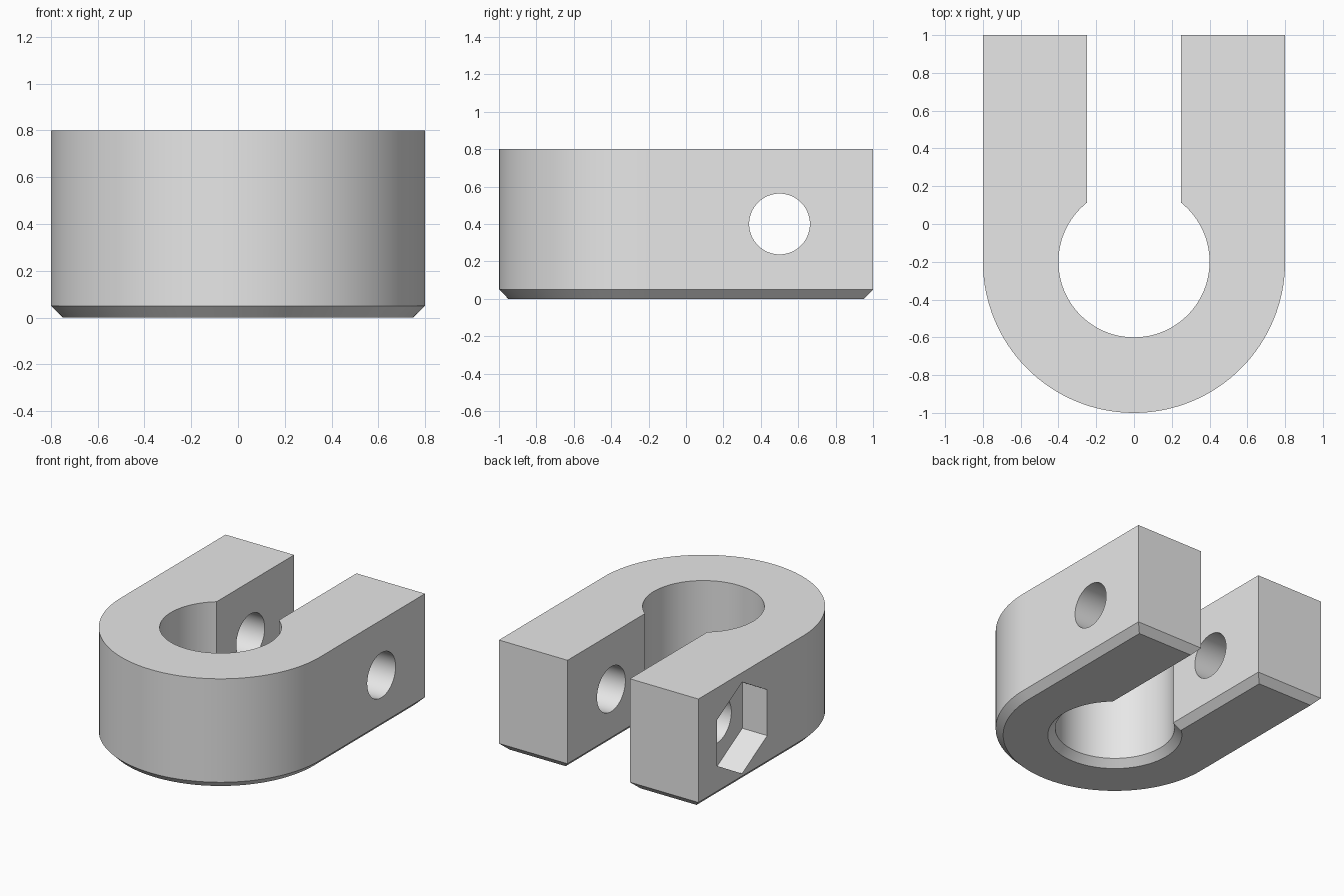
import bpy, bmesh
from math import pi, cos, sin, acos, radians

cube = bpy.data.objects.get("Cube")
if cube:
    bpy.data.objects.remove(cube, do_unlink=True)

HEIGHT, CHAMFER = 0.8, 0.05
CENTRE_Y, OUTER_R, BORE_R, SLOT = -0.2, 0.8, 0.4, 0.25
BOLT_Y, BOLT_Z, BOLT_R = 0.5, 0.4, 0.1625
NUT_R, NUT_DEPTH = 0.332, 0.2

grey = bpy.data.materials.new("plain grey")
grey.use_nodes = True
grey.diffuse_color = (0.8, 0.8, 0.8, 1)
grey.node_tree.nodes["Principled BSDF"].inputs["Base Color"].default_value = (0.8, 0.8, 0.8, 1)


def arc(radius, start, end, steps):
    """Points on an arc around the bore axis."""
    angles = [start + (end - start) * i / steps for i in range(steps + 1)]
    return [(radius * cos(a), CENTRE_Y + radius * sin(a)) for a in angles]


def outline(inset):
    """Plan of the clamp with every side moved inwards by the inset."""
    outer, bore, slot, back = OUTER_R - inset, BORE_R + inset, SLOT + inset, 1 - inset
    mouth = acos(slot / bore)
    return (arc(outer, pi, 2 * pi, 64)
            + [(outer, back), (slot, back)]
            + arc(bore, mouth, -pi - mouth, 96)
            + [(-slot, back), (-outer, back)])


def loft(name, rings):
    """Closed solid through rings that have equal point counts."""
    bm = bmesh.new()
    loops = [[bm.verts.new(p) for p in ring] for ring in rings]
    for low, high in zip(loops, loops[1:]):
        for i in range(len(low)):
            bm.faces.new((low[i - 1], low[i], high[i], high[i - 1]))
    bm.faces.new(loops[0])
    bm.faces.new(loops[-1])
    bmesh.ops.recalc_face_normals(bm, faces=bm.faces)
    mesh = bpy.data.meshes.new(name)
    bm.to_mesh(mesh)
    bm.free()
    mesh.materials.append(grey)
    obj = bpy.data.objects.new(name, mesh)
    bpy.context.collection.objects.link(obj)
    return obj


def cross_prism(name, sides, radius, x0, x1):
    """Prism along x on the bolt axis, with one corner pointing up."""
    angles = [2 * pi * i / sides for i in range(sides)]
    return loft(name, [[(x, BOLT_Y + radius * sin(a), BOLT_Z + radius * cos(a))
                        for a in angles] for x in (x0, x1)])


# U-shaped body with a chamfered underside
levels = ((0, CHAMFER), (CHAMFER, 0), (HEIGHT, 0))
body = loft("clamp_body", [[(x, y, z) for x, y in outline(inset)] for z, inset in levels])

# Bolt hole through both legs, and nut pocket in the -x leg
cutters = [cross_prism("bolt_hole_cutter", 64, BOLT_R, -1, 1),
           cross_prism("nut_pocket_cutter", 6, NUT_R, -1, NUT_DEPTH - OUTER_R)]

bpy.ops.object.select_all(action="DESELECT")
body.select_set(True)
bpy.context.view_layer.objects.active = body
for cutter in cutters:
    cutter.hide_render = True
    cut = body.modifiers.new(cutter.name, "BOOLEAN")
    cut.operation, cut.solver, cut.object = "DIFFERENCE", "EXACT", cutter
    bpy.ops.object.modifier_apply(modifier=cut.name)
    bpy.data.objects.remove(cutter, do_unlink=True)

bpy.ops.object.shade_smooth_by_angle(angle=radians(25))
